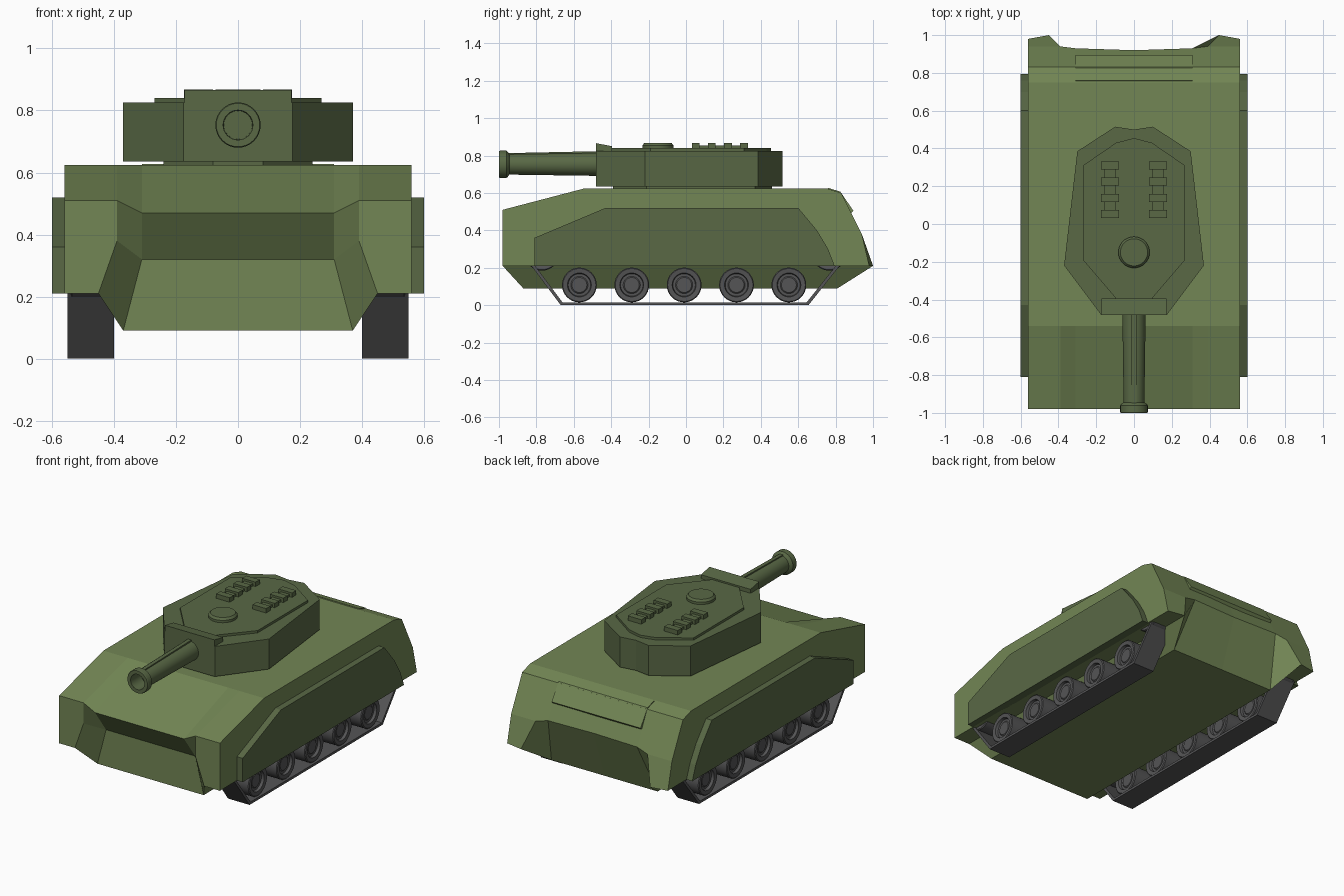
import bpy, bmesh, math

if "Cube" in bpy.data.objects:
    bpy.data.objects.remove(bpy.data.objects["Cube"])


def material(name, rgb):
    m = bpy.data.materials.new(name)
    m.diffuse_color = (*rgb, 1)
    m.use_nodes = True
    m.node_tree.nodes["Principled BSDF"].inputs["Base Color"].default_value = m.diffuse_color
    return m


LIGHT = material("light_green", (0.17, 0.24, 0.09))
DARK = material("dark_green", (0.10, 0.14, 0.06))
GREY = material("track_grey", (0.09, 0.09, 0.092))


def loft(name, rings, mat, cap=True, closed=False, smooth=False):
    """Skin a list of equal-length point rings."""
    bm = bmesh.new()
    vs = [[bm.verts.new(p) for p in r] for r in rings]
    n = len(vs[0])
    pairs = list(zip(vs, vs[1:])) + ([(vs[-1], vs[0])] if closed else [])
    for a, b in pairs:
        for i in range(n):
            bm.faces.new((a[i], a[(i + 1) % n], b[(i + 1) % n], b[i]))
    if cap and not closed:
        bm.faces.new(vs[0])
        bm.faces.new(vs[-1])
    bmesh.ops.recalc_face_normals(bm, faces=bm.faces)
    me = bpy.data.meshes.new(name)
    bm.to_mesh(me)
    bm.free()
    me.materials.append(mat)
    ob = bpy.data.objects.new(name, me)
    bpy.context.collection.objects.link(ob)
    if smooth:
        bpy.ops.object.select_all(action='DESELECT')
        ob.select_set(True)
        bpy.context.view_layer.objects.active = ob
        bpy.ops.object.shade_smooth_by_angle(angle=math.radians(30))
    return ob


def side_prism(name, yz, x0, x1, mat):
    return loft(name, [[(x, y, z) for y, z in yz] for x in (x0, x1)], mat)


def plan_prism(name, half, z0, z1, mat):
    """Right half of a plan outline, front to back, mirrored in x."""
    pts = half + [(-x, y) for x, y in reversed(half) if x > 0]
    return loft(name, [[(x, y, z) for x, y in pts] for z in (z0, z1)], mat)


def box(name, x0, x1, y0, y1, z0, z1, mat):
    return side_prism(name, [(y0, z0), (y1, z0), (y1, z1), (y0, z1)], x0, x1, mat)


def lathe(name, profile, center, axis, mat, n=32):
    """Turn (radius, distance) pairs about an axis."""
    cx, cy, cz = center
    rings = []
    for r, d in profile:
        ring = []
        for i in range(n):
            t = 2 * math.pi * i / n
            u, v = r * math.cos(t), r * math.sin(t)
            o = {'x': (d, u, v), 'y': (u, d, v), 'z': (u, v, d)}[axis]
            ring.append((cx + o[0], cy + o[1], cz + o[2]))
        rings.append(ring)
    return loft(name, rings, mat, smooth=True)


# Hull: longitudinal profiles lofted across the width
mid = [(.31, -.98, .47), (.31, -.54, .625), (.31, .75, .625), (.31, .83, .60),
       (.31, .93, .40), (.37, .81, .09), (.37, -.87, .09), (.31, -.87, .32)]
inner = [(.39, -.98, .51), (.39, -.54, .625), (.39, .75, .625), (.39, .83, .60),
         (.39, .94, .38), (.45, 1.0, .21), (.45, -.98, .21), (.39, -.98, .38)]
outer = [(.56, y, z) for x, y, z in inner]
outer[5] = (.56, .98, .21)
center = [(0, y, z) for x, y, z in mid]
center[4] = (0, .92, .40)
mirror = lambda ring: [(-x, y, z) for x, y, z in ring]
loft("hull", [mirror(outer), mirror(inner), mirror(mid), center, mid, inner, outer], LIGHT)

# Rear engine cover
side_prism("rear_cover", [(.75, .61), (.76, .627), (.825, .607), (.895, .505), (.865, .475), (.8, .55)],
           -.31, .31, LIGHT)

# Side skirts, tracks and wheels
skirt = [(-.81, .21), (-.81, .36), (-.43, .52), (.60, .52), (.70, .40), (.76, .30), (.795, .21)]
band = [(-.83, .215), (-.67, 0), (.655, 0), (.825, .215),
        (.805, .215), (.645, .015), (-.66, .015), (-.81, .215)]
wheel = [(.02, -.05), (.04, -.05), (.046, -.045), (.06, -.045), (.064, -.062), (.088, -.065), (.093, -.06)]
wheel = wheel + [(r, -d) for r, d in reversed(wheel)]
for s, side in ((1, "right"), (-1, "left")):
    side_prism(side + "_skirt", skirt, s * .55, s * .60, DARK)
    side_prism(side + "_track", band, s * .40, s * .55, GREY)
    for i in range(5):
        lathe(f"{side}_road_wheel_{i}", wheel, (s * .475, -.57 + .28 * i, .108), 'x', GREY)
    for y in (-.77, .765):
        lathe(side + "_end_wheel", wheel, (s * .475, y, .278), 'x', GREY)

# Turret ring, body and roof plate
plan_prism("turret_ring", [(.08, -.39), (.24, -.21), (.24, .37), (.08, .46)], .615, .64, DARK)
plan_prism("turret_body", [(.175, -.48), (.37, -.22), (.30, .385), (.10, .515), (0, .50)], .635, .825, DARK)
plan_prism("turret_roof", [(.095, -.395), (.27, -.19), (.27, .31), (.095, .43), (0, .455)], .82, .84, DARK)

# Gun shield, barrel and hollow muzzle
side_prism("gun_shield", [(-.481, .635), (-.481, .866), (-.395, .85), (-.395, .635)], -.173, .173, DARK)
lathe("gun_barrel", [(.062, -.45), (.055, -.945), (.066, -.952), (.073, -.96), (.073, -.995),
                     (.070, -1.0), (.048, -1.0), (.046, -.90)], (0, 0, .753), 'y', DARK)
side_prism("barrel_rib", [(-.95, .80), (-.95, .813), (-.48, .823), (-.48, .80)], -.012, .012, DARK)

# Hatch
lathe("hatch", [(.083, .835), (.083, .855), (.072, .868)], (0, -.15, 0), 'z', DARK)

# Roof armour blocks on carrier strips
for s in (-1, 1):
    x = s * .127
    box("block_strip", x - .03, x + .03, .04, .32, .835, .855, DARK)
    for i in range(4):
        y = .052 + .086 * i
        box("roof_block", x - .047, x + .047, y - .021, y + .021, .835, .868, DARK)
